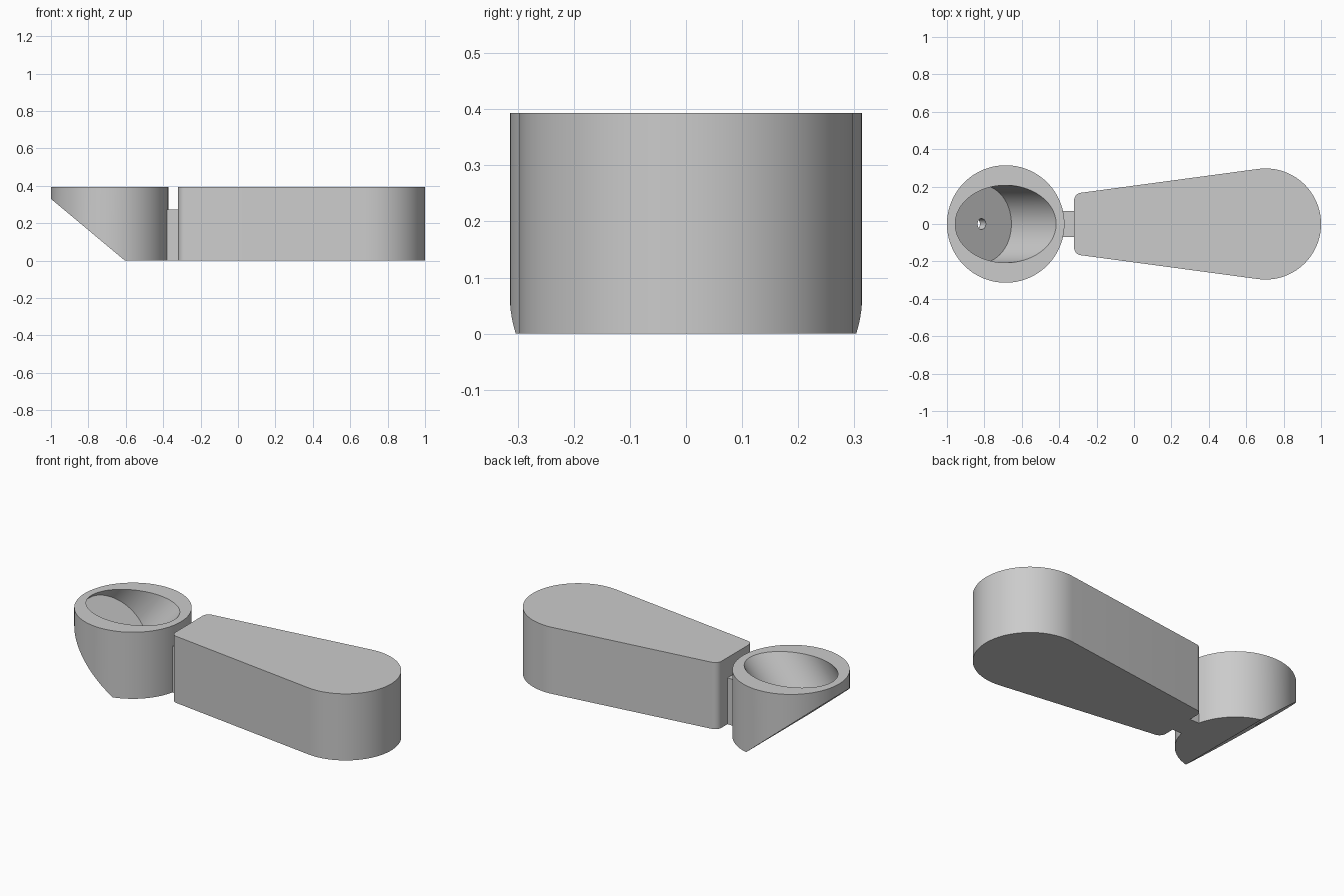
import bpy
import bmesh
from math import sin, cos, asin, pi, radians
from mathutils import Vector

default = bpy.data.objects.get("Cube")
if default:
    bpy.data.objects.remove(default, do_unlink=True)

HEIGHT = 0.393
BOWL_X, BOWL_R = -0.686, 0.314

grey = bpy.data.materials.new("plain grey")
grey.use_nodes = True
colour = (0.6, 0.6, 0.6, 1)
grey.diffuse_color = colour
grey.node_tree.nodes["Principled BSDF"].inputs["Base Color"].default_value = colour


def arc(x, y, r, start, end, n):
    """Points along an arc, angles in radians."""
    return [(x + r * cos(start + (end - start) * i / n),
             y + r * sin(start + (end - start) * i / n)) for i in range(n + 1)]


def prism(name, outline, top, slope=None):
    """Extrude an outline from the ground; optionally slice off what lies below a plane."""
    bm = bmesh.new()
    base = bm.faces.new([bm.verts.new((x, y, 0)) for x, y in outline])
    new = bmesh.ops.extrude_face_region(bm, geom=[base])["geom"]
    bmesh.ops.translate(bm, vec=(0, 0, top),
                        verts=[v for v in new if isinstance(v, bmesh.types.BMVert)])
    if slope:
        point, normal = slope
        bmesh.ops.bisect_plane(bm, geom=bm.verts[:] + bm.edges[:] + bm.faces[:],
                               plane_co=point, plane_no=normal, clear_inner=True)
        bmesh.ops.holes_fill(bm, edges=[e for e in bm.edges if e.is_boundary])
    bmesh.ops.recalc_face_normals(bm, faces=bm.faces)
    mesh = bpy.data.meshes.new(name)
    bm.to_mesh(mesh)
    bm.free()
    mesh.materials.append(grey)
    obj = bpy.data.objects.new(name, mesh)
    bpy.context.collection.objects.link(obj)
    return obj


def activate(obj):
    bpy.ops.object.select_all(action='DESELECT')
    obj.select_set(True)
    bpy.context.view_layer.objects.active = obj


def drill(target, start, axis, depth, radius, sides):
    """Cut a round hole that begins at start and runs along axis."""
    bpy.ops.mesh.primitive_cylinder_add(
        vertices=sides, radius=radius, depth=depth, location=start + axis * depth / 2,
        rotation=axis.to_track_quat('Z', 'Y').to_euler())
    cutter = bpy.context.object
    cutter.name = "hole_cutter"
    cutter.hide_render = True
    cutter.data.materials.append(grey)
    activate(target)
    mod = target.modifiers.new("hole", 'BOOLEAN')
    mod.operation = 'DIFFERENCE'
    mod.solver = 'EXACT'
    mod.object = cutter
    bpy.ops.object.modifier_apply(modifier=mod.name)
    bpy.data.objects.remove(cutter, do_unlink=True)


# Bowl: upright cylinder with a slanted underside
edge_high, edge_low = Vector((-1, 0, 0.33)), Vector((-0.605, 0, 0))
run = (edge_low - edge_high).normalized()
axis = Vector((-run.z, 0, run.x))
bowl = prism("bowl", arc(BOWL_X, 0, BOWL_R, 0, 2 * pi, 128)[:-1], HEIGHT, (edge_high, axis))

# Round pocket square to the slanted underside, with a small drain hole in its floor
floor = Vector((BOWL_X, 0, HEIGHT)) - axis * 0.2
drill(bowl, floor, axis, 0.8, 0.207, 96)
drill(bowl, floor - axis * 0.2, axis, 0.3, 0.029, 32)

# Handle: tapered body, round at the wide end, small rounded corners at the narrow end
big_x, big_r = 0.703, 0.297
small_x, small_r, small_y = -0.28, 0.04, 0.127
tilt = asin(0.135)
half = (arc(big_x, 0, big_r, 0, pi / 2 + tilt, 40)
        + arc(small_x, small_y, small_r, pi / 2 + tilt, pi, 10))
outline = half + [(x, -y) for x, y in reversed(half[1:])]
handle = prism("handle", outline, HEIGHT)

# Neck joining bowl and handle
neck = prism("neck", [(-0.395, -0.07), (-0.31, -0.07), (-0.31, 0.07), (-0.395, 0.07)], 0.273)

for part in (bowl, handle):
    activate(part)
    bpy.ops.object.shade_smooth_by_angle(angle=radians(25))
